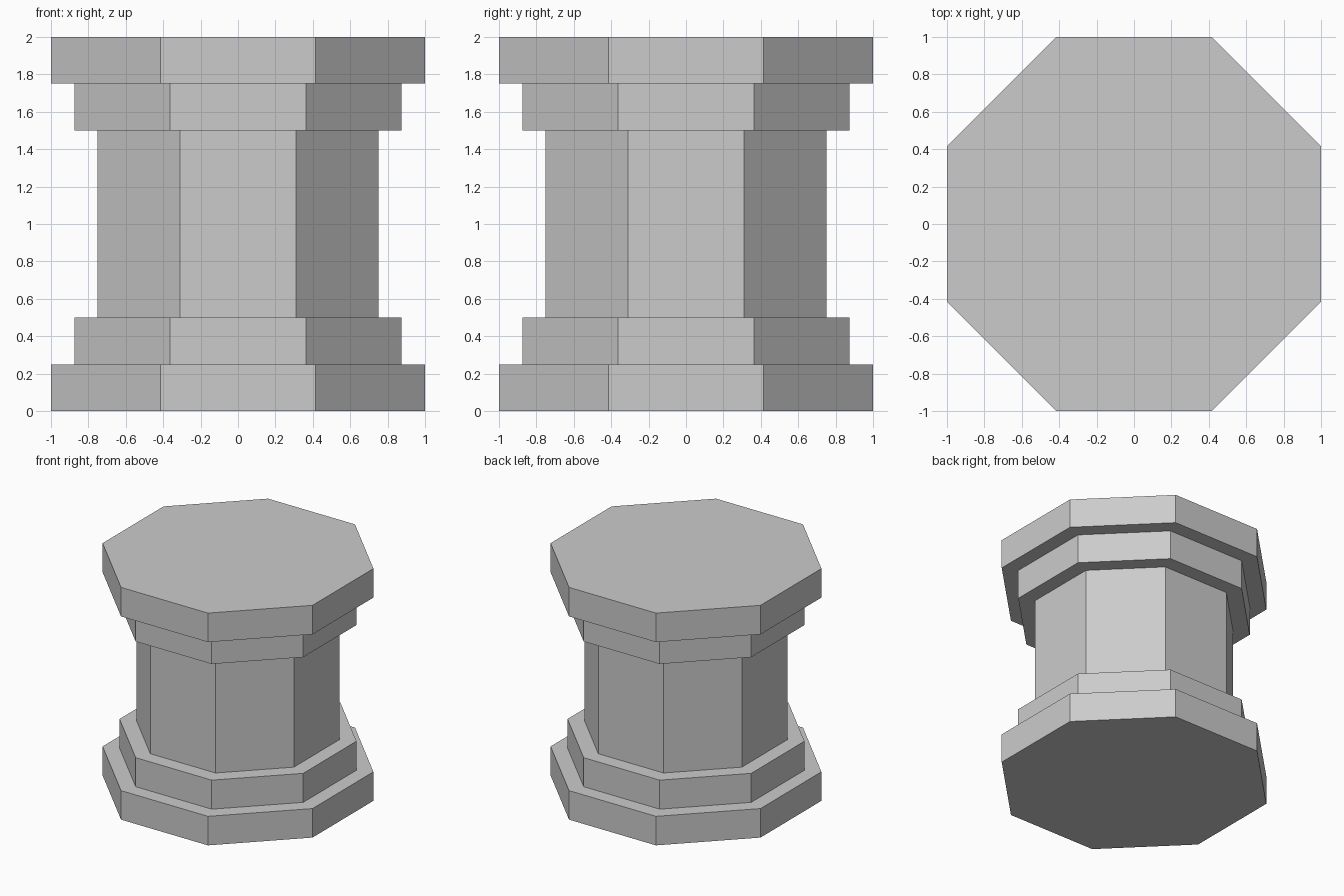
import bpy
import bmesh
from math import cos, sin, pi

if "Cube" in bpy.data.objects:
    bpy.data.objects.remove(bpy.data.objects["Cube"])

SIDES = 8

# Lower half of the stepped profile: (distance to flat side, height)
lower = [(1.0, 0.0), (1.0, 0.25), (0.875, 0.25), (0.875, 0.5), (0.75, 0.5)]
# Mirror it upward for the capital
profile = lower + [(r, 2.0 - z) for r, z in reversed(lower)]


def octagon_ring(bm, apothem, z):
    radius = apothem / cos(pi / SIDES)
    angles = [2 * pi * (i + 0.5) / SIDES for i in range(SIDES)]
    return [bm.verts.new((radius * cos(a), radius * sin(a), z)) for a in angles]


# Octagonal column: plinth, shaft and capital as one closed surface
bm = bmesh.new()
rings = [octagon_ring(bm, r, z) for r, z in profile]
for low, high in zip(rings, rings[1:]):
    for i in range(SIDES):
        j = (i + 1) % SIDES
        bm.faces.new((low[i], low[j], high[j], high[i]))

# Bottom and top caps
bm.faces.new(list(reversed(rings[0])))
bm.faces.new(rings[-1])
bmesh.ops.recalc_face_normals(bm, faces=bm.faces[:])

mesh = bpy.data.meshes.new("octagonal_column")
bm.to_mesh(mesh)
bm.free()
column = bpy.data.objects.new("octagonal_column", mesh)
bpy.context.collection.objects.link(column)
